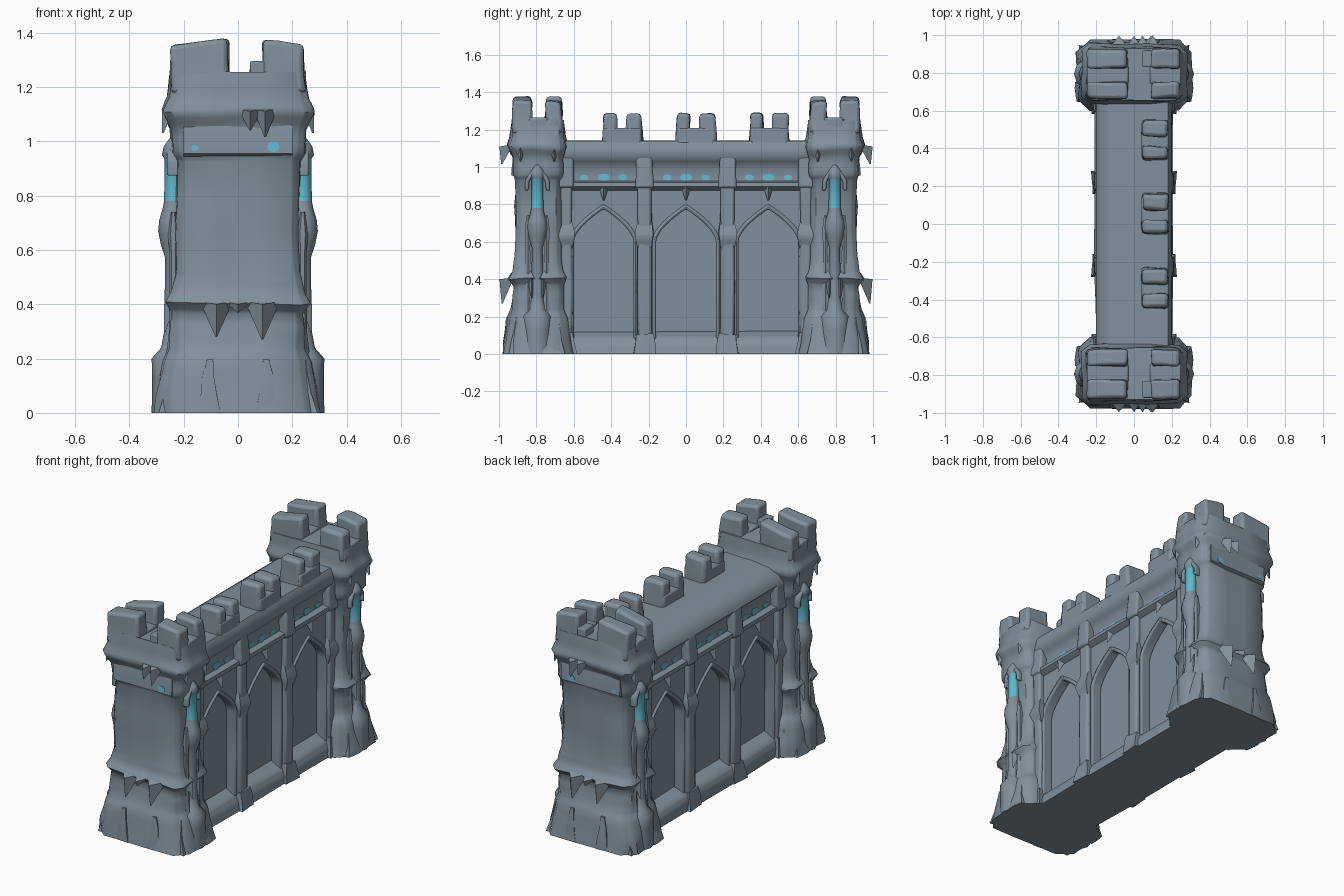
import bpy, bmesh, math
from mathutils import noise

if "Cube" in bpy.data.objects:
    bpy.data.objects.remove(bpy.data.objects["Cube"], do_unlink=True)


def material(name, rgb):
    m = bpy.data.materials.new(name)
    m.use_nodes = True
    m.diffuse_color = (*rgb, 1)
    m.node_tree.nodes["Principled BSDF"].inputs["Base Color"].default_value = (*rgb, 1)
    return m


STONE = material("slate_stone", (0.22, 0.28, 0.33))
GLOW = material("teal_glow", (0.12, 0.49, 0.62))
made = []


def loft(name, rings, mats=(STONE,), mirror="", rough=0, bevel=0, rule=None):
    """Skin a list of equal rings, cap both ends, weather and mirror the result."""
    bm = bmesh.new()
    rows = [[bm.verts.new(p) for p in ring] for ring in rings]
    n = len(rows[0])
    for a, b in zip(rows, rows[1:]):
        for i in range(n):
            j = (i + 1) % n
            bm.faces.new((a[i], a[j], b[j], b[i]))
    bm.faces.new(rows[0])
    bm.faces.new(rows[-1])
    bmesh.ops.remove_doubles(bm, verts=bm.verts, dist=0.0001)
    if rough:
        bmesh.ops.subdivide_edges(bm, edges=bm.edges[:], cuts=2, use_grid_fill=True)
        for v in bm.verts:
            ground = v.co.z < 0.001
            v.co += noise.noise_vector(v.co * 7) * rough
            if ground:
                v.co.z = 0
    bmesh.ops.recalc_face_normals(bm, faces=bm.faces)
    if rule:
        for f in bm.faces:
            f.material_index = int(rule(f.calc_center_median()))
    me = bpy.data.meshes.new(name)
    bm.to_mesh(me)
    bm.free()
    for m in mats:
        me.materials.append(m)
    ob = bpy.data.objects.new(name, me)
    bpy.context.collection.objects.link(ob)
    if bevel:
        b = ob.modifiers.new("Bevel", "BEVEL")
        b.width, b.segments, b.limit_method = bevel, 2, "ANGLE"
    if mirror:
        mod = ob.modifiers.new("Mirror", "MIRROR")
        mod.use_axis = ("x" in mirror, "y" in mirror, False)
        mod.use_mirror_merge = False
    made.append(ob)


def rect(x0, x1, y0, y1, z, lift=0):
    return [(x0, y0, z), (x1, y0, z + lift), (x1, y1, z + lift), (x0, y1, z)]


def box(name, x0, x1, y0, y1, z0, z1, taper=0, lift=0, **kw):
    t = taper
    loft(name, [rect(x0, x1, y0, y1, z0),
                rect(x0 + t, x1 - t, y0 + t, y1 - t, z1, lift)], **kw)


def octagon(z, hx, y0, y1, c):
    return [(-hx, y0 + c, z), (-hx + c, y0, z), (hx - c, y0, z), (hx, y0 + c, z),
            (hx, y1 - c, z), (hx - c, y1, z), (-hx + c, y1, z), (-hx, y1 - c, z)]


def circle(x, y, z, r, n=10):
    return [(x + r * math.cos(k * math.tau / n), y + r * math.sin(k * math.tau / n), z)
            for k in range(n)]


def gem(name, axis, u, z, depth, r, mirror, squash=0.65, slope=0):
    """Thin glowing disc facing x or y, leaning back by slope."""
    rings = []
    for d in (depth, depth + 0.009):
        ring = []
        for k in range(10):
            a = k * math.tau / 10
            p, h = u + r * math.cos(a), squash * r * math.sin(a)
            e = d - h * slope
            ring.append((e, p, z + h) if axis == "x" else (p, e, z + h))
        rings.append(ring)
    loft(name, rings, mats=(GLOW,), mirror=mirror)


def spike(name, axis, u, z, depth, w, drop, out, mirror):
    """Hanging stone thorn on a ledge; depth is the ledge face, out its overhang."""
    def at(du, d, dz):
        return (depth + d, u + du, z + dz) if axis == "x" else (u + du, depth + d, z + dz)
    top = [at(-w, -0.03, 0.01), at(0, -0.03, 0.05), at(w, -0.03, 0.01), at(0, out, 0)]
    tip = [at(0.003 * a, out * 0.7 + 0.003 * b, -drop)
           for a, b in ((-1, -1), (0, -1), (1, -1), (0, 1))]
    loft(name, [top, tip], mirror=mirror)


def arch(c, w, sill, spring, apex):
    """Pointed arch outline in (y, z), from left foot to right foot."""
    half = [(-w, sill), (-w, (sill + spring) / 2), (-w, spring)]
    for k in range(1, 9):
        t = (k / 8) ** 1.6
        half.append((-w + w * t, spring + (apex - spring) * t ** 0.6))
    return [(c + y, z) for y, z in half] + [(c - y, z) for y, z in half[-2::-1]]


def strip(name, inner, outer, x0, x1, **kw):
    loft(name, [[(x0, *a), (x1, *a), (x1, *b), (x0, *b)] for a, b in zip(inner, outer)], **kw)


# Curtain wall: core, rough plinth, cornice with a sunken band, rounded walkway
box("wall_core", -0.115, 0.115, -0.68, 0.68, 0, 1.08)
loft("wall_plinth", [rect(-x, x, -0.66, 0.66, z) for z, x in
                     ((0, 0.205), (0.05, 0.2), (0.09, 0.18), (0.13, 0.11))], rough=0.02)
side = [(0.11, 0.85), (0.168, 0.872), (0.2, 0.895), (0.197, 0.918), (0.16, 0.925),
        (0.155, 0.99), (0.18, 1.03), (0.2, 1.05)]
crown = [(0.199, 1.11), (0.18, 1.14), (0, 1.142), (-0.12, 1.128), (-0.182, 1.1)]
profile = side + crown + [(-x, z) for x, z in reversed(side)]
loft("wall_cornice", [[(x, y, z) for x, z in profile] for y in (-0.67, 0.67)])

# Three blind arches on each long side, with lights and a thorn above
for c, sides in ((0, "x"), (0.44, "xy")):
    hole = arch(c, 0.165, 0.05, 0.6, 0.78)
    border = []
    for y, z in hole:
        border.append((c + math.copysign(0.225, y - c), z) if z <= 0.6 else (y, 0.88))
    # square off the two upper corners of the facing
    i, j = 2, len(hole) - 3
    facing_in = hole[:i + 1] + [hole[i]] * 2 + hole[i + 1:j] + [hole[j]] * 2 + hole[j:]
    facing_out = (border[:i + 1] + [(c - 0.225, 0.88), (c - 0.165, 0.88)] + border[i + 1:j]
                  + [(c + 0.165, 0.88), (c + 0.225, 0.88)] + border[j:])
    strip("arch_facing", facing_in, facing_out, 0.1, 0.17, mirror=sides)
    strip("arch_moulding", arch(c, 0.16, 0.08, 0.6, 0.775),
          arch(c, 0.18, 0.08, 0.61, 0.802), 0.11, 0.181, mirror=sides, bevel=0.01)
    spike("cornice_thorn", "x", c, 0.895, 0.19, 0.03, 0.075, 0.015, sides)
    for off, r in ((-0.1, 0.024), (0, 0.032), (0.105, 0.023)):
        gem("wall_light", "x", c + off, 0.944, 0.153, r, sides, slope=0.077)

# Pilasters between the arches
for y, w in ((0.222, 0.036), (0.64, 0.03)):
    box("pilaster_shaft", 0.1, 0.198, y - w, y + w, 0, 1.06, mirror="xy", rough=0.008,
        bevel=0.012)
    loft("pilaster_capital", [rect(0.1, x, y - h, y + h, z) for z, x, h in
                              ((0.56, 0.19, w), (0.63, 0.215, w + 0.012),
                               (0.66, 0.208, w + 0.01), (0.71, 0.19, w))], mirror="xy",
         rough=0.008)
    box("pilaster_foot", 0.1, 0.222, y - 0.06, y + 0.06, 0, 0.11, taper=0.018,
        mirror="xy", rough=0.015)
    box("pilaster_head", 0.1, 0.208, y - w - 0.014, y + w + 0.014, 0.89, 1.06, taper=0.008,
        mirror="xy", rough=0.01, bevel=0.012)

# Paired merlons along one edge of the walkway
for c in (-0.34, 0.055, 0.445):
    box("merlon_base", 0.04, 0.185, c - 0.1, c + 0.1, 1.1, 1.21, bevel=0.012)
    box("merlon_tall", 0.04, 0.185, c - 0.108, c - 0.026, 1.12, 1.29, taper=0.006,
        bevel=0.018, rough=0.01)
    box("merlon_short", 0.04, 0.185, c + 0.015, c + 0.108, 1.12, 1.285, taper=0.006,
        bevel=0.018, rough=0.01)

# End towers, flared at the foot and at two bands
tower = [(0, 0.305, 0.6, 0.98, 0.07), (0.08, 0.295, 0.61, 0.967, 0.06),
         (0.19, 0.275, 0.628, 0.95, 0.05), (0.24, 0.25, 0.65, 0.932, 0.04),
         (0.36, 0.238, 0.66, 0.918, 0.03), (0.4, 0.267, 0.645, 0.95, 0.04),
         (0.44, 0.245, 0.66, 0.925, 0.03), (0.52, 0.23, 0.665, 0.913, 0.03),
         (0.93, 0.227, 0.667, 0.909, 0.03), (0.96, 0.245, 0.66, 0.92, 0.03),
         (1.05, 0.247, 0.655, 0.925, 0.03), (1.11, 0.275, 0.635, 0.955, 0.04),
         (1.16, 0.255, 0.65, 0.938, 0.03), (1.25, 0.249, 0.655, 0.931, 0.03)]
loft("tower_body", [octagon(*r) for r in tower], mirror="y", rough=0.014)
loft("tower_end_panel", [rect(-x, x, 0.86, y, z) for z, x, y in
                         ((0.94, 0.2, 0.9), (0.955, 0.2, 0.932), (1.06, 0.2, 0.927),
                          (1.09, 0.2, 0.92))], mirror="y")
gem("tower_light_small", "y", -0.16, 0.975, 0.9235, 0.013, "y", 0.9, 0.048)
gem("tower_light_large", "y", 0.13, 0.98, 0.9245, 0.023, "y", 0.85, 0.048)

# Tower battlements
for x0, x1, top, lift in ((-0.25, -0.03, 1.35, 0.035), (0.085, 0.25, 1.372, -0.015)):
    box("tower_merlon_outer", x0, x1, 0.82, 0.932, 1.18, top, lift=lift, taper=0.006,
        mirror="y", rough=0.012, bevel=0.016)
    box("tower_merlon_inner", x0, x1, 0.66, 0.755, 1.18, top - 0.012, lift=lift, taper=0.006,
        mirror="y", rough=0.012, bevel=0.016)
    box("tower_merlon_link", x0, x1, 0.74, 0.84, 1.2, 1.265, mirror="y", bevel=0.01)
box("broken_step", 0.045, 0.1, 0.83, 0.92, 1.22, 1.295, mirror="y", bevel=0.006)

# Lantern columns on the long sides of each tower
column = [(0, 0.08), (0.13, 0.078), (0.2, 0.08), (0.24, 0.045), (0.3, 0.034), (0.57, 0.03),
          (0.62, 0.046), (0.67, 0.056), (0.71, 0.052), (0.75, 0.04), (0.78, 0.034),
          (0.935, 0.032), (0.95, 0.042), (0.98, 0.036), (1.01, 0.015)]
loft("lantern_column", [circle(0.238, 0.795, z, r) for z, r in column], mats=(STONE, GLOW),
     mirror="xy", rule=lambda p: 0.78 < p.z < 0.935)
strip("lantern_hood", arch(0.795, 0.045, 0.88, 0.91, 0.97),
      arch(0.795, 0.065, 0.87, 0.92, 1.0), 0.2, 0.262, mirror="xy", bevel=0.008)
for off in (-0.05, 0.05):
    loft("lantern_post", [circle(0.238, 0.795 + off, z, r, 6) for z, r in
                          ((0.2, 0.028), (0.3, 0.016), (0.58, 0.014), (0.66, 0.02),
                           (0.74, 0.008))], mirror="xy")
    spike("lantern_thorn", "x", 0.795 + off * 0.6, 0.4, 0.262, 0.025, 0.1, 0.01, "xy")
    spike("tower_side_thorn", "x", 0.795 + off * 1.8, 1.11, 0.268, 0.03, 0.08, 0.012, "xy")

# Large thorns hanging from the tower bands on the end faces
for x, w, drop in ((-0.08, 0.06, 0.12), (0.0, 0.05, 0.03), (0.09, 0.065, 0.13)):
    spike("lower_thorn", "y", x, 0.4, 0.95, w, drop, 0.047, "y")
for x, w, drop in ((0.045, 0.045, 0.07), (0.1, 0.045, 0.095)):
    spike("upper_thorn", "y", x, 1.11, 0.955, w, drop, 0.043, "y")

# Fallen rubble against the tower feet
for x, y, s, h in ((0.25, 0.7, 0.055, 0.18), (0.24, 0.9, 0.05, 0.2),
                   (0.1, 0.94, 0.04, 0.19), (0.13, 0.61, 0.055, 0.1)):
    box("foot_rubble", x - s, x + s, y - s, y + s, 0, h, taper=0.03, mirror="xy", rough=0.02)

bpy.ops.object.select_all(action="DESELECT")
for ob in made:
    ob.select_set(True)
bpy.context.view_layer.objects.active = made[0]
bpy.ops.object.shade_smooth_by_angle(angle=math.radians(50))
